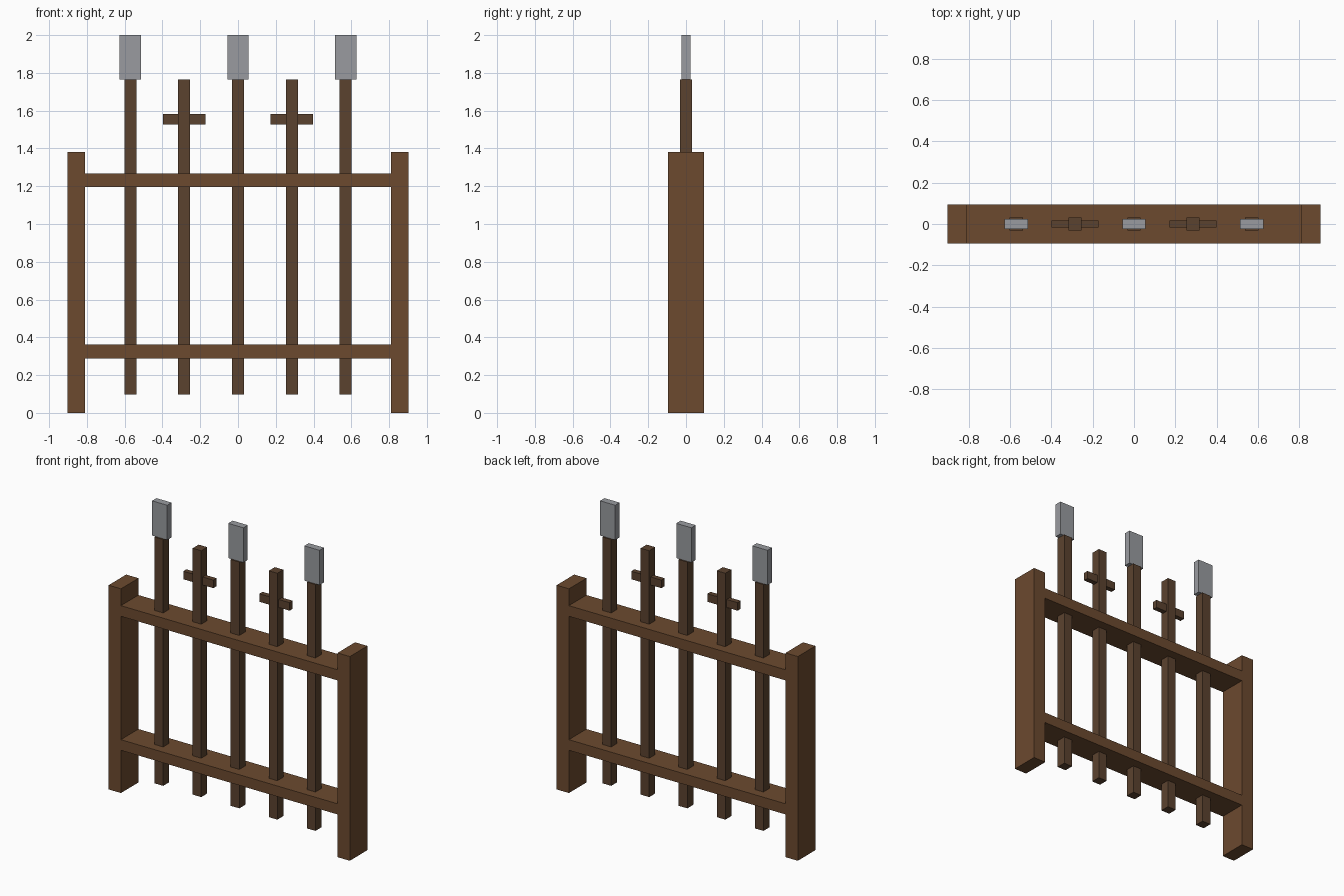
import bpy

if "Cube" in bpy.data.objects:
    bpy.data.objects.remove(bpy.data.objects["Cube"])


def material(name, rgb):
    mat = bpy.data.materials.new(name)
    mat.diffuse_color = (*rgb, 1.0)
    mat.use_nodes = True
    mat.node_tree.nodes["Principled BSDF"].inputs["Base Color"].default_value = mat.diffuse_color
    return mat


FRAME_WOOD = material("frame_wood", (0.15, 0.068, 0.028))
SHAFT_WOOD = material("shaft_wood", (0.105, 0.055, 0.028))
METAL = material("metal", (0.32, 0.33, 0.35))


def box(name, x, z0, z1, width, depth, mat):
    """Box centred on x and y = 0, spanning z0..z1."""
    bpy.ops.mesh.primitive_cube_add(size=1, location=(x, 0, (z0 + z1) / 2))
    obj = bpy.context.object
    obj.name = name
    obj.scale = (width, depth, z1 - z0)
    bpy.ops.object.transform_apply(location=False, rotation=False, scale=True)
    obj.data.materials.append(mat)
    return obj


# Side posts
for side, label in ((-1, "left"), (1, "right")):
    box(f"{label}_post", side * 0.857, 0, 1.382, 0.092, 0.188, FRAME_WOOD)

# Horizontal rails fitted between the posts
for label, z in (("lower", 0.325), ("upper", 1.232)):
    box(f"{label}_rail", 0, z - 0.036, z + 0.036, 1.622, 0.188, FRAME_WOOD)

# Upright weapons: spears alternate with sword hilts
for i in range(5):
    x = (i - 2) * 0.285
    box(f"shaft_{i + 1}", x, 0.098, 1.765, 0.064, 0.064, SHAFT_WOOD)
    if i % 2 == 0:
        box(f"spear_head_{i + 1}", x, 1.765, 2.0, 0.113, 0.047, METAL)
    else:
        box(f"crossguard_{i + 1}", x, 1.528, 1.582, 0.226, 0.034, SHAFT_WOOD)
